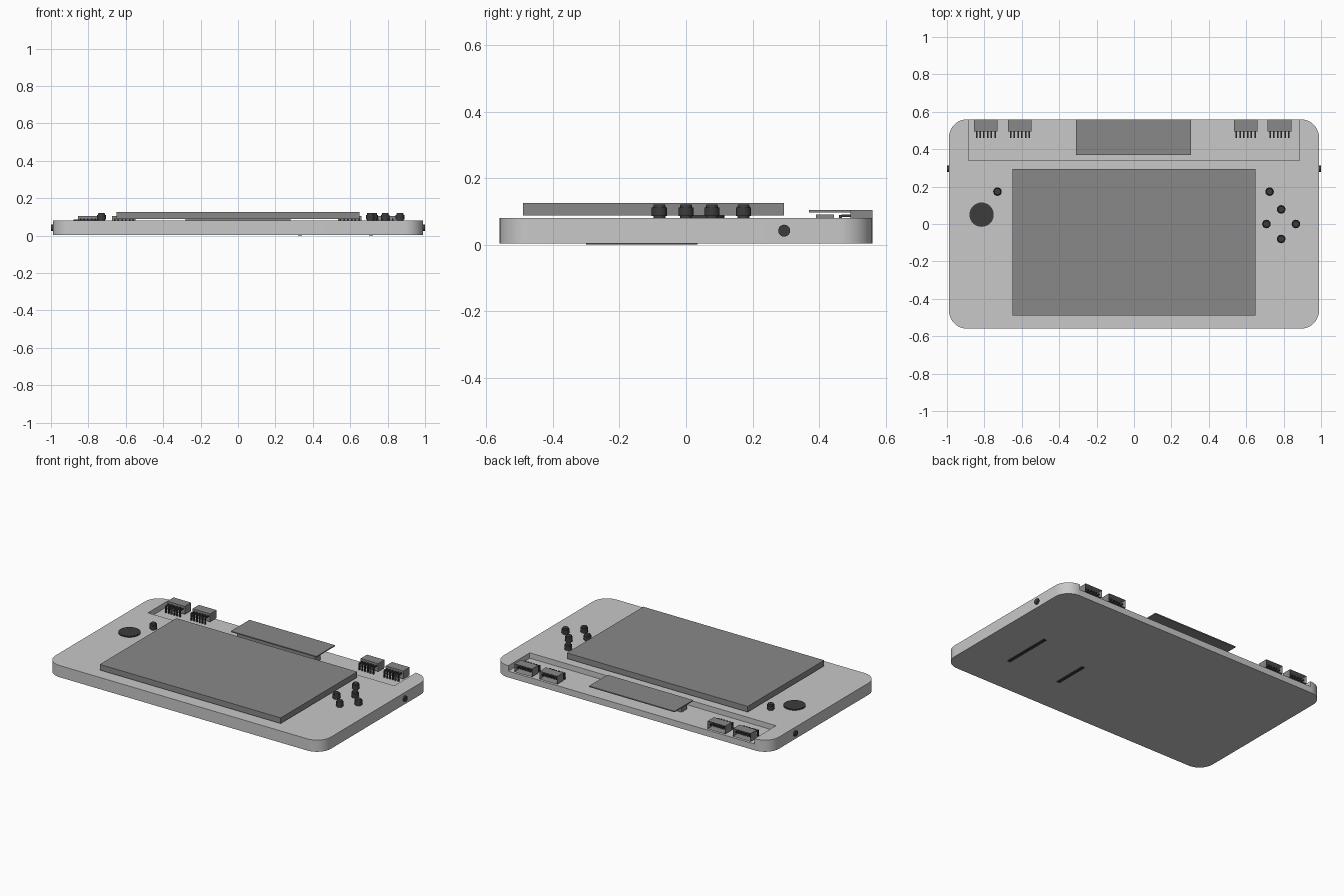
import bpy, bmesh, math
from mathutils import Matrix

if "Cube" in bpy.data.objects:
    bpy.data.objects.remove(bpy.data.objects["Cube"])


def material(name, v):
    m = bpy.data.materials.new(name)
    m.diffuse_color = (v, v, v, 1)
    m.use_nodes = True
    m.node_tree.nodes["Principled BSDF"].inputs["Base Color"].default_value = m.diffuse_color
    return m


LIGHT = material("light_grey", 0.58)
GREY = material("mid_grey", 0.25)
DARK = material("dark_grey", 0.045)


def finish(name, bm, mat, smooth=False):
    bmesh.ops.recalc_face_normals(bm, faces=bm.faces)
    me = bpy.data.meshes.new(name)
    bm.to_mesh(me)
    bm.free()
    me.materials.append(mat)
    ob = bpy.data.objects.new(name, me)
    bpy.context.collection.objects.link(ob)
    if smooth:
        select(ob)
        bpy.ops.object.shade_smooth_by_angle(angle=math.radians(30))
    return ob


def select(ob):
    bpy.ops.object.select_all(action='DESELECT')
    ob.select_set(True)
    bpy.context.view_layer.objects.active = ob


def add_box(bm, x0, x1, y0, y1, z0, z1):
    mat = Matrix.Translation(((x0 + x1) / 2, (y0 + y1) / 2, (z0 + z1) / 2)) \
        @ Matrix.Diagonal((x1 - x0, y1 - y0, z1 - z0, 1))
    return bmesh.ops.create_cube(bm, size=1, matrix=mat)["verts"]


def box(name, mat, *dims):
    bm = bmesh.new()
    add_box(bm, *dims)
    return finish(name, bm, mat)


def add_cyl(bm, x, y, z0, z1, r, sides, r2=None):
    bmesh.ops.create_cone(bm, cap_ends=True, segments=sides, radius1=r,
                          radius2=r if r2 is None else r2, depth=z1 - z0,
                          matrix=Matrix.Translation((x, y, (z0 + z1) / 2)))


# Slab body with rounded corners
W, D, R, BOTTOM, TOP, FLOOR = 0.99, 0.56, 0.10, 0.004, 0.08, 0.045
bm = bmesh.new()
outline = []
for i, (sx, sy) in enumerate([(1, 1), (-1, 1), (-1, -1), (1, -1)]):
    for k in range(13):
        a = math.pi / 2 * (i + k / 12)
        outline.append(bm.verts.new((sx * (W - R) + R * math.cos(a),
                                     sy * (D - R) + R * math.sin(a), BOTTOM)))
base = bm.faces.new(outline)
top = bmesh.ops.extrude_face_region(bm, geom=[base])["geom"]
bmesh.ops.translate(bm, vec=(0, 0, TOP - BOTTOM),
                    verts=[g for g in top if isinstance(g, bmesh.types.BMVert)])
body = finish("body", bm, LIGHT)

# Recess for the ports along the back edge
cutter = box("port_recess_cutter", LIGHT, -0.885, 0.885, 0.34, 0.70, FLOOR, 0.20)
cutter.hide_render = True
mod = body.modifiers.new("recess", 'BOOLEAN')
mod.operation = 'DIFFERENCE'
mod.solver = 'EXACT'
mod.object = cutter
select(body)
bpy.ops.object.modifier_apply(modifier=mod.name)
bpy.data.objects.remove(cutter)
select(body)
bpy.ops.object.shade_smooth_by_angle(angle=math.radians(30))

# Screen slab, floating just above the body
box("screen", GREY, -0.65, 0.65, -0.49, 0.295, 0.088, 0.125)

# Card plate and the socket under it
box("card", GREY, -0.31, 0.305, 0.37, 0.56, 0.097, 0.104)
box("card_socket", GREY, -0.28, 0.28, 0.39, 0.445, FLOOR, 0.09)

# Four port sockets with open backs, each with bent pins
for n, cx in enumerate((-0.792, -0.61, 0.598, 0.778), 1):
    bm = bmesh.new()
    add_box(bm, cx - 0.063, cx + 0.063, 0.495, 0.56, 0.052, 0.104)
    bm.faces.ensure_lookup_table()
    back = max(bm.faces, key=lambda f: f.calc_center_median().y)
    bmesh.ops.inset_region(bm, faces=[back], thickness=0.008)
    bmesh.ops.translate(bm, verts=back.verts, vec=(0, -0.04, 0))
    finish(f"port_{n}", bm, GREY)

    bm = bmesh.new()
    for k in range(6):
        x = cx - 0.05 + 0.02 * k
        add_box(bm, x - 0.004, x + 0.004, 0.467, 0.497, 0.083, 0.091)
        add_box(bm, x - 0.004, x + 0.004, 0.460, 0.468, FLOOR, 0.089)
        add_box(bm, x - 0.004, x + 0.004, 0.519, 0.548, 0.074, 0.082)
    finish(f"port_pins_{n}", bm, DARK)

# Thumb pad
bm = bmesh.new()
add_cyl(bm, -0.815, 0.05, 0.078, 0.087, 0.065, 32)
finish("thumb_pad", bm, DARK, True)

# Push buttons: wide collar with a narrower cap
buttons = [(-0.73, 0.173), (0.725, 0.173), (0.787, 0.078),
           (0.708, 0.0), (0.866, 0.0), (0.787, -0.08)]
for n, (x, y) in enumerate(buttons, 1):
    bm = bmesh.new()
    add_cyl(bm, x, y, 0.078, 0.087, 0.018, 16)
    add_cyl(bm, x, y, 0.086, 0.111, 0.023, 16)
    add_cyl(bm, x, y, 0.111, 0.120, 0.019, 16, 0.017)
    finish(f"push_button_{n}", bm, DARK, True)

# Side buttons on both short edges
for name, s in (("right", 1), ("left", -1)):
    bm = bmesh.new()
    bmesh.ops.create_cone(bm, cap_ends=True, segments=20, radius1=0.018, radius2=0.018,
                          depth=0.03, matrix=Matrix.Translation((s * 0.985, 0.295, 0.042))
                          @ Matrix.Rotation(math.pi / 2, 4, 'Y'))
    finish(f"side_button_{name}", bm, DARK, True)

# Two thin dark strips on the underside
box("long_strip", DARK, 0.70, 0.722, -0.30, 0.035, 0.0, 0.006)
box("short_strip", DARK, 0.32, 0.342, -0.30, -0.07, 0.0, 0.006)
